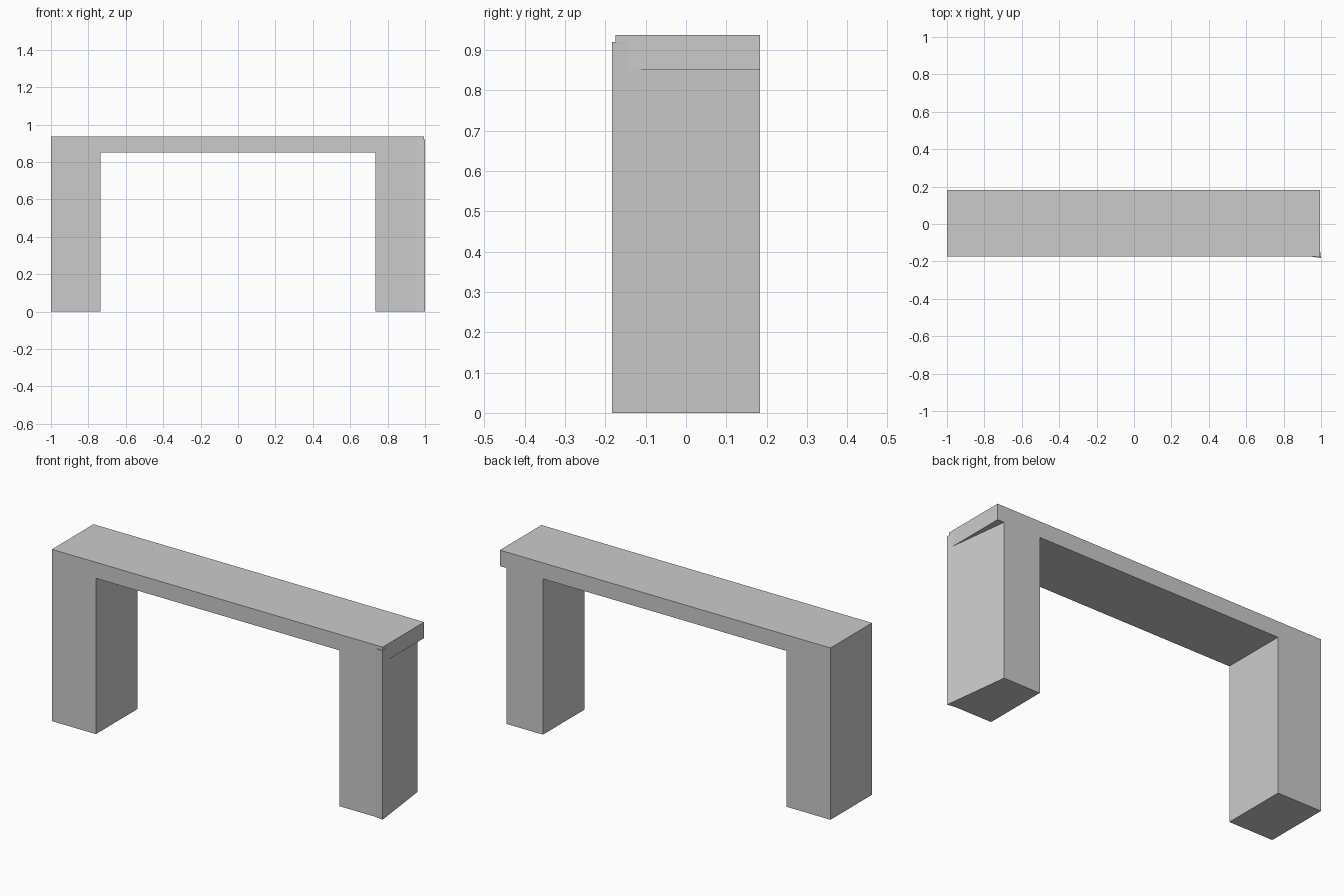
import bpy, bmesh
from mathutils import Vector

if "Cube" in bpy.data.objects:
    bpy.data.objects.remove(bpy.data.objects["Cube"])


def prism(name, outline, direction):
    """Extrude a closed planar outline into a solid."""
    bm = bmesh.new()
    face = bm.faces.new([bm.verts.new(p) for p in outline])
    ext = bmesh.ops.extrude_face_region(bm, geom=[face], use_keep_orig=True)
    moved = [g for g in ext["geom"] if isinstance(g, bmesh.types.BMVert)]
    bmesh.ops.translate(bm, verts=moved, vec=Vector(direction))
    bmesh.ops.recalc_face_normals(bm, faces=bm.faces)
    mesh = bpy.data.meshes.new(name)
    bm.to_mesh(mesh)
    bm.free()
    ob = bpy.data.objects.new(name, mesh)
    bpy.context.collection.objects.link(ob)
    return ob


FRONT, BACK = -0.175, 0.183
TOP, UNDER = 0.937, 0.85
INNER, LEG_END, BEAM_END = 0.735, 0.955, 0.995

# Beam and both legs as one arch profile, overhanging at the right end
arch = [(-1, 0), (-INNER, 0), (-INNER, UNDER), (INNER, UNDER), (INNER, 0),
        (LEG_END, 0), (LEG_END, UNDER), (BEAM_END, UNDER),
        (BEAM_END, TOP), (-1, TOP)]
prism("beam_and_legs", [(x, FRONT, z) for x, z in arch], (0, BACK - FRONT, 0))

# Skewed outer side of the right leg, poking slightly past the front corner
wedge = [(LEG_END, FRONT), (1.0, -0.183), (LEG_END, BACK)]
prism("right_leg_side", [(x, y, 0) for x, y in wedge], (0, 0, 0.92))
